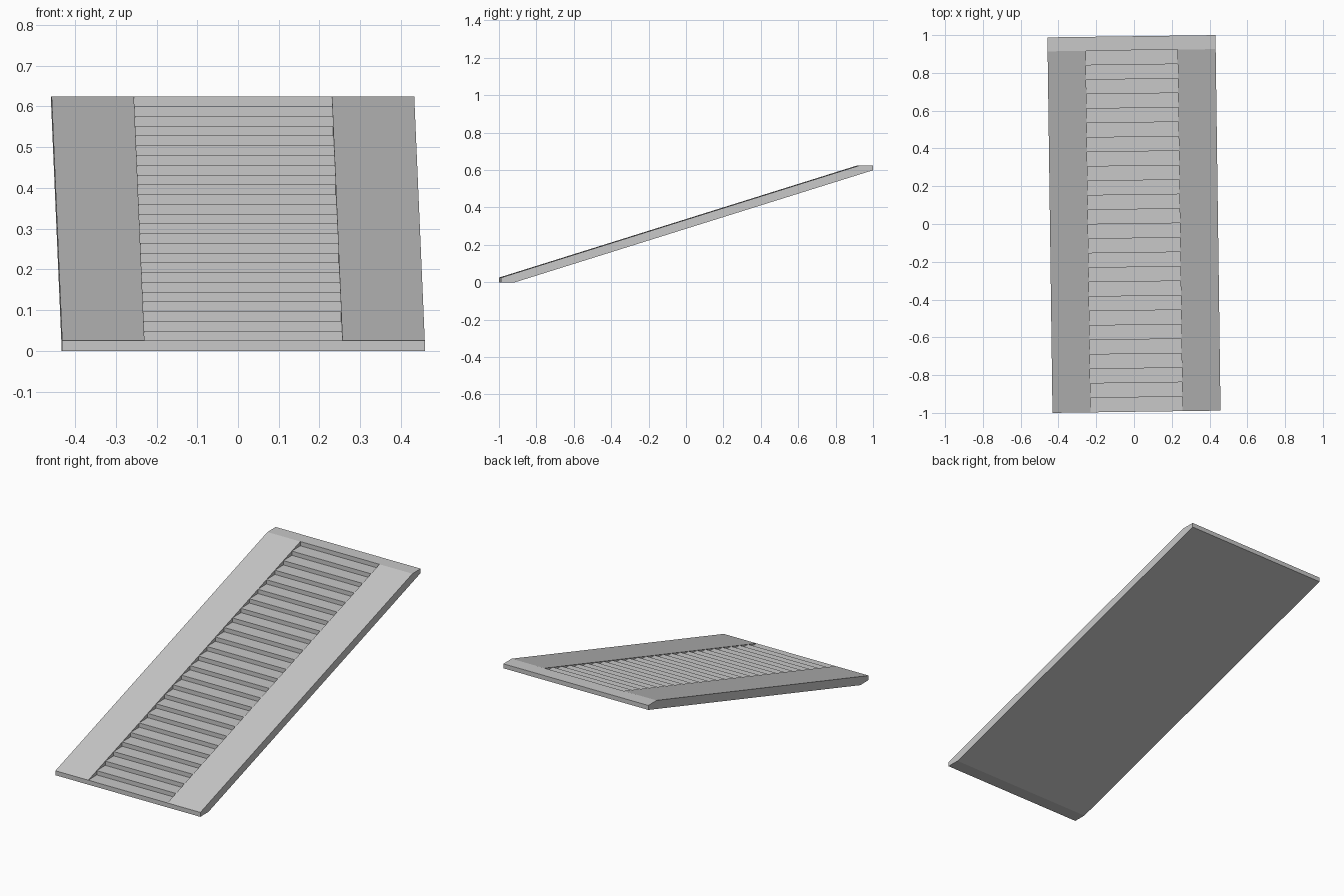
import bpy
import bmesh

cube = bpy.data.objects.get("Cube")
if cube:
    bpy.data.objects.remove(cube, do_unlink=True)

HALF_WIDTH = 0.445     # whole flight
HALF_STAIR = 0.243     # stepped strip
HALF_LENGTH = 0.994
LANDING_Y = 0.92       # where the slope meets the top landing
LIP, TOP = 0.025, 0.624
STEPS = 25
TURN = 0.0135          # slight turn about z

grey = bpy.data.materials.new("light grey")
grey.use_nodes = True
colour = (0.58, 0.58, 0.58, 1)
grey.diffuse_color = colour
grey.node_tree.nodes["Principled BSDF"].inputs["Base Color"].default_value = colour


def extrude_profile(name, profile, x0, x1, caps=True):
    """Sweep a closed (y, z) profile along x."""
    bm = bmesh.new()
    left = [bm.verts.new((x0, y, z)) for y, z in profile]
    right = [bm.verts.new((x1, y, z)) for y, z in profile]
    n = len(profile)
    for i in range(n):
        j = (i + 1) % n
        bm.faces.new((left[i], left[j], right[j], right[i]))
    if caps:
        bm.faces.new(left)
        bm.faces.new(right)
    bmesh.ops.recalc_face_normals(bm, faces=bm.faces)
    mesh = bpy.data.meshes.new(name)
    bm.to_mesh(mesh)
    bm.free()
    mesh.materials.append(grey)
    obj = bpy.data.objects.new(name, mesh)
    obj.rotation_euler.z = TURN
    bpy.context.collection.objects.link(obj)
    return obj


# Shared sloping underside and end faces, running from back to front
base = [(LANDING_Y, TOP), (HALF_LENGTH, TOP), (HALF_LENGTH, TOP - LIP),
        (-LANDING_Y, 0), (-HALF_LENGTH, 0), (-HALF_LENGTH, LIP)]

# Smooth ramps on both sides
extrude_profile("right_side_ramp", base, -HALF_WIDTH, -HALF_STAIR)
extrude_profile("left_side_ramp", base, HALF_STAIR, HALF_WIDTH)

# Sunken stairs: each step is a tread followed by a riser
tread = (LANDING_Y + HALF_LENGTH) / STEPS
riser = (TOP - LIP) / STEPS
steps = []
for i in range(STEPS):
    y = -HALF_LENGTH + (i + 1) * tread
    steps.append((y, LIP + i * riser))
    if i < STEPS - 1:
        steps.append((y, LIP + (i + 1) * riser))
extrude_profile("stairs", base + steps, -HALF_STAIR, HALF_STAIR, caps=False)
